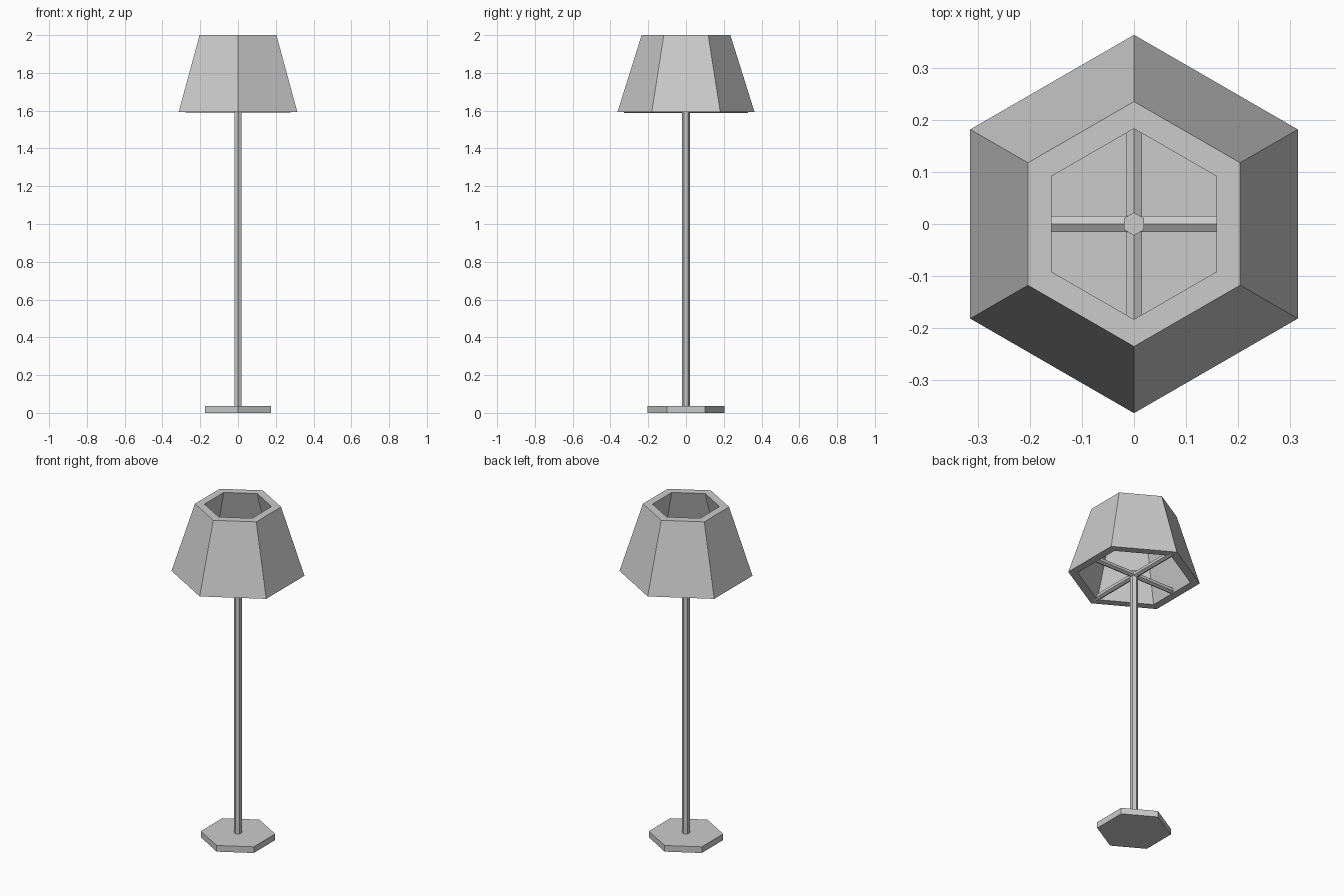
import bpy, bmesh
from math import sin, cos, pi, radians

if "Cube" in bpy.data.objects:
    bpy.data.objects.remove(bpy.data.objects["Cube"])

SIDES = 6


def prism(name, radius, length, location, rotation=(0, 0, 0)):
    """Hexagonal prism with corners on its local +-y axis."""
    bm = bmesh.new()
    bmesh.ops.create_cone(bm, cap_ends=True, segments=SIDES,
                          radius1=radius, radius2=radius, depth=length)
    # make sure a corner lies on +y
    v = bm.verts[:][0].co
    if min(abs(p.co.x) for p in bm.verts) > 1e-4:
        for p in bm.verts:
            p.co.x, p.co.y = p.co.y, -p.co.x
    mesh = bpy.data.meshes.new(name)
    bm.to_mesh(mesh)
    bm.free()
    ob = bpy.data.objects.new(name, mesh)
    ob.location = location
    ob.rotation_euler = rotation
    bpy.context.collection.objects.link(ob)
    return ob


def ring_loft(name, profile):
    """Closed (radius, z) profile swept around six corners."""
    bm = bmesh.new()
    rings = [[bm.verts.new((r * sin(2 * pi * i / SIDES), r * cos(2 * pi * i / SIDES), z))
              for i in range(SIDES)] for r, z in profile]
    for k, a in enumerate(rings):
        b = rings[(k + 1) % len(rings)]
        for i in range(SIDES):
            j = (i + 1) % SIDES
            bm.faces.new((a[i], a[j], b[j], b[i]))
    bmesh.ops.recalc_face_normals(bm, faces=bm.faces)
    mesh = bpy.data.meshes.new(name)
    bm.to_mesh(mesh)
    bm.free()
    ob = bpy.data.objects.new(name, mesh)
    bpy.context.collection.objects.link(ob)
    return ob


# foot plate and upright
prism("base", 0.203, 0.037, (0, 0, 0.0185))
prism("pole", 0.022, 1.60, (0, 0, 0.83))

# hollow tapered shade
ring_loft("shade", [(0.363, 1.592), (0.235, 2.0), (0.183, 2.0), (0.311, 1.592)])

# crossed struts holding the shade
prism("strut_front_back", 0.0175, 0.656, (0, 0, 1.605), (radians(90), 0, 0))
prism("strut_left_right", 0.0175, 0.556, (0, 0, 1.609), (radians(90), 0, radians(90)))
